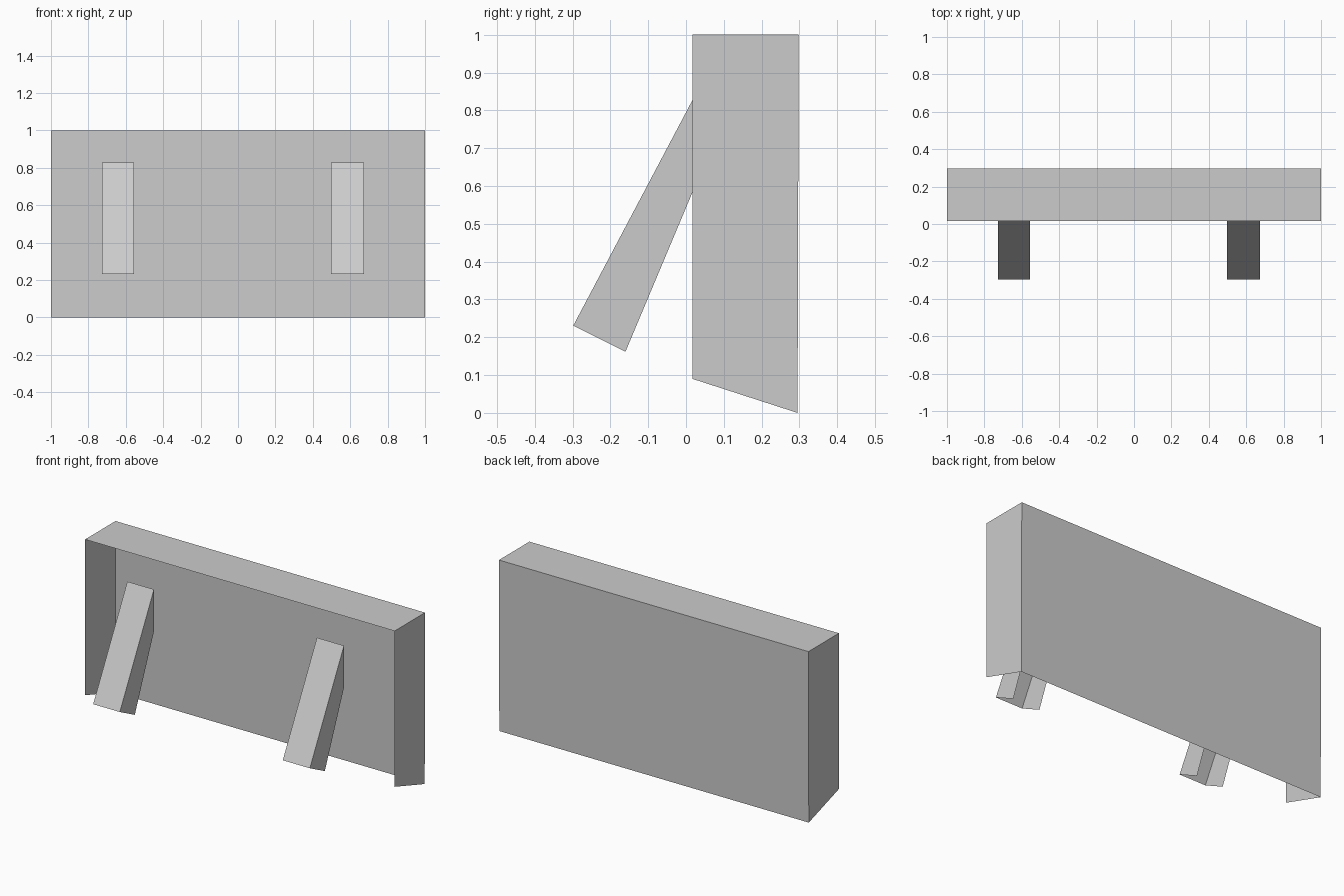
import bpy
import bmesh

cube = bpy.data.objects.get("Cube")
if cube:
    bpy.data.objects.remove(cube, do_unlink=True)

# One plain grey
grey = bpy.data.materials.new("plain_grey")
grey.use_nodes = True
colour = (0.6, 0.6, 0.6, 1)
grey.diffuse_color = colour
grey.node_tree.nodes["Principled BSDF"].inputs["Base Color"].default_value = colour


def open_shell(name, profile, x0, x1, walls):
    """Thin shell: two side sheets of a (y, z) profile, joined by the
    first `walls` profile edges; the remaining edges stay open."""
    bm = bmesh.new()
    left = [bm.verts.new((x1, y, z)) for y, z in profile]
    right = [bm.verts.new((x0, y, z)) for y, z in profile]
    # Profiles run counter-clockwise when seen from +x
    bm.faces.new(left)
    bm.faces.new(right[::-1])
    for i in range(walls):
        bm.faces.new((left[i + 1], left[i], right[i], right[i + 1]))
    mesh = bpy.data.meshes.new(name)
    bm.to_mesh(mesh)
    bm.free()
    mesh.materials.append(grey)
    obj = bpy.data.objects.new(name, mesh)
    bpy.context.collection.objects.link(obj)
    return obj


# Panel: back and top walls with two cheeks, open at the front and below
open_shell("panel_shell",
           [(0.295, 0), (0.298, 1), (0.017, 1), (0.017, 0.09)],
           -1, 1, walls=2)

# Slanted struts: front wall and two cheeks, open behind and at the foot
strut_profile = [(0.017, 0.827), (-0.298, 0.231), (-0.16, 0.162), (0.017, 0.583)]
for name, x0, x1 in (("right_strut", -0.727, -0.555), ("left_strut", 0.498, 0.673)):
    open_shell(name, strut_profile, x0, x1, walls=1)
